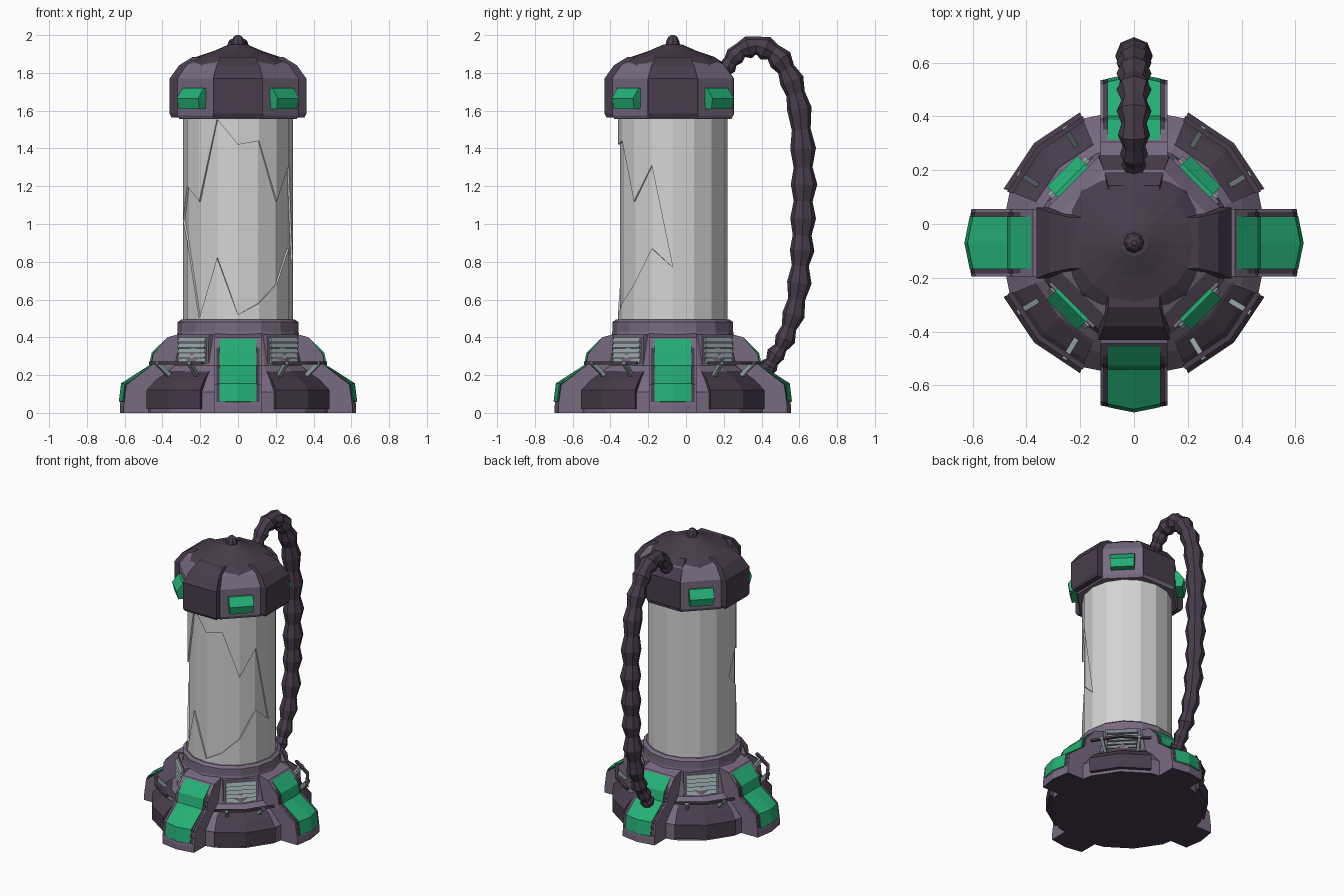
import bpy, bmesh
from math import cos, sin, radians, pi
from mathutils import Vector

if "Cube" in bpy.data.objects:
    bpy.data.objects.remove(bpy.data.objects["Cube"])

CY = -0.07  # the column axis sits slightly forward of the origin


def mat(name, rgb):
    m = bpy.data.materials.new(name)
    m.diffuse_color = (*rgb, 1)
    m.use_nodes = True
    m.node_tree.nodes["Principled BSDF"].inputs["Base Color"].default_value = m.diffuse_color
    return m


DARK = mat("dark plum metal", (0.066, 0.045, 0.073))
LIGHT = mat("mauve metal", (0.190, 0.143, 0.218))
GREEN = mat("green light", (0.018, 0.430, 0.175))
GREY = mat("steel grey", (0.28, 0.35, 0.36))
GLASS = mat("pale glass", (0.66, 0.66, 0.66))


def polar(a, r, t, z):
    """Point at radius r along direction a (degrees), t sideways, height z."""
    a = radians(a)
    return Vector((r * cos(a) - t * sin(a), CY + r * sin(a) + t * cos(a), z))


def finish(name, bm, m, under=None):
    bmesh.ops.remove_doubles(bm, verts=bm.verts, dist=1e-5)
    bmesh.ops.recalc_face_normals(bm, faces=bm.faces)
    me = bpy.data.meshes.new(name)
    me.materials.append(m)
    if under:
        me.materials.append(under)
        for f in bm.faces:
            if f.normal.z < -0.9 and f.calc_center_median().z < 0.01:
                f.material_index = 1
    bm.to_mesh(me)
    bm.free()
    ob = bpy.data.objects.new(name, me)
    bpy.context.collection.objects.link(ob)
    return ob


def loft(name, rings, m, under=None):
    """Skin closed rings of equal length and cap both ends."""
    bm = bmesh.new()
    vs = [[bm.verts.new(p) for p in ring] for ring in rings]
    n = len(vs[0])
    for a, b in zip(vs, vs[1:]):
        for i in range(n):
            bm.faces.new((a[i], a[(i + 1) % n], b[(i + 1) % n], b[i]))
    bm.faces.new(vs[0])
    bm.faces.new(vs[-1])
    return finish(name, bm, m, under)


def lathe(name, profile, n, m, rot=0.0, under=None):
    return loft(name, [[polar(rot + 360 * i / n, r, 0, z) for i in range(n)]
                       for r, z in profile], m, under)


def block(name, a, levels, m):
    """Stack of rectangles (inner r, outer r, half width, z) facing direction a."""
    return loft(name, [[polar(a, r0, -w, z), polar(a, r1, -w, z),
                        polar(a, r1, w, z), polar(a, r0, w, z)]
                       for r0, r1, w, z in levels], m)


def hose(name, pts, m, n=8):
    """Ribbed tube in the x = 0 plane through (y, z, radius) points."""
    rings = []
    for i, (y, z, r) in enumerate(pts):
        a, b = pts[max(i - 1, 0)], pts[min(i + 1, len(pts) - 1)]
        d = Vector((0, b[0] - a[0], b[1] - a[1])).normalized()
        side = Vector((0, -d.z, d.y))
        rings.append([Vector((r * cos(2 * pi * k / n), y, z)) + side * (r * sin(2 * pi * k / n))
                      for k in range(n)])
    return loft(name, rings, m)


# --- base body, collar
lathe("base_body", [(.50, 0), (.50, .11), (.43, .19), (.36, .25), (.325, .41), (.32, .43),
                    (.32, .48), (.30, .495)], 16, LIGHT, under=DARK)

# --- four legs with dark rim and green inlay, end slightly pointed
LEG = [(.30, .42), (.375, .40), (.45, .31), (.46, .25), (.59, .15), (.605, .04), (.605, 0)]
INLAY = [(.372, .385), (.446, .312), (.46, .245), (.588, .15), (.60, .055)]


def bulge(r, t):
    return r + (0.02 if t == 0 and r > .55 else 0)


for i, a in enumerate((-90, 0, 90, 180)):
    poly = LEG + [(.2, 0), (.2, .42)]
    loft(f"leg_{i}", [[polar(a, bulge(r, t), t, z) for r, z in poly]
                      for t in (-.125, 0, .125)], LIGHT, DARK)
    for part, w, o, m in (("rim", .115, .005, DARK), ("light", .098, .011, GREEN)):
        poly = [(r + o, z + o * .6) for r, z in INLAY] + [(r - .03, z - .02) for r, z in INLAY[::-1]]
        loft(f"leg_{part}_{i}", [[polar(a, bulge(r, t), t, z) for r, z in poly]
                                 for t in (-w, 0, w)], m)

# --- diagonal armour plates, handles and vents between the legs
for i, a in enumerate((-135, -45, 45, 135)):
    poly = [(.42, .02), (.525, .02), (.525, .12), (.47, .175), (.40, .22), (.35, .22), (.35, .1)]
    loft(f"armour_plate_{i}", [[polar(a + d, r, 0, z) for r, z in poly]
                               for d in (-22.5, 0, 22.5)], DARK)
    bar = [(.488, .257), (.508, .257), (.508, .272), (.488, .272)]
    loft(f"handle_bar_{i}", [[polar(a + d, r, 0, z) for r, z in bar]
                             for d in (-23, 0, 23)], DARK)
    for s in (-1, 1):
        post = [(.40, .19), (.42, .18), (.505, .255), (.505, .272), (.485, .27)]
        loft(f"handle_post_{i}_{s}", [[polar(a + s * 14, r, t, z) for r, z in post]
                                      for t in (-.01, .01)], GREY)
    block(f"vent_back_{i}", a, [(.25, .338, .115, .24), (.25, .333, .115, .415)], LIGHT)
    for k in range(5):
        z = .262 + k * .028
        block(f"vent_slat_{i}_{k}", a, [(.28, .356, .1, z), (.28, .342, .1, z + .024)], GREY)

# --- inner glass column and broken outer shell
lathe("inner_glass", [(.28, .48), (.28, 1.57)], 16, GLASS)
HOLE = {-4: (1.02, 1.02), -3: (.91, 1.20), -2: (.50, 1.12), -1: (.82, 1.555), 0: (.52, 1.42),
        1: (.58, 1.44), 2: (.68, 1.12), 3: (.87, 1.31), 4: (.77, .77)}
bm = bmesh.new()
cols = []
for k in range(-8, 8):
    lo, hi = HOLE.get(k, (.9, .9))
    cols.append([bm.verts.new(polar(-90 + 22.5 * k, .291, 0, z)) for z in (.48, lo, hi, 1.57)])
for i in range(16):
    p, q = cols[i], cols[(i + 1) % 16]
    bm.faces.new((p[0], q[0], q[1], p[1]))
    bm.faces.new((p[2], q[2], q[3], p[3]))
shell = finish("broken_glass_shell", bm, GLASS)
mod = shell.modifiers.new("thickness", 'SOLIDIFY')
mod.thickness = .01

# --- cap: octagonal ring, dark dome and knob
k8 = 1 / cos(pi / 8)
lathe("cap_ring", [(.31 * k8, 1.555), (.32 * k8, 1.575), (.32 * k8, 1.77), (.27 * k8, 1.845),
                   (.24 * k8, 1.86)], 8, LIGHT, 22.5)
lathe("cap_dome", [(.275, 1.84), (.265, 1.855), (.22, 1.885), (.13, 1.915), (.05, 1.95)], 16, DARK)
lathe("cap_knob", [(.04, 1.94), (.034, 1.97), (.024, 1.99), (.01, 2.0)], 8, DARK)
for i, a in enumerate((-90, 0, 180, 90)):
    e = .005 if a == 90 else .042     # the back panel is flush behind the hose
    block(f"cap_plate_{i}", a, [(.25, .31 + e, .125, 1.565), (.25, .32 + e, .132, 1.585),
                                (.25, .32 + e, .132, 1.77), (.22, .27 + e, .112, 1.84),
                                (.18, .21 + e * .7, .095, 1.885)], DARK)
for i, a in enumerate((-135, -45, 45, 135)):
    block(f"cap_light_{i}", a, [(.28, .365, .076, 1.61), (.28, .378, .08, 1.665),
                                (.28, .335, .08, 1.72)], GREEN)

# --- ribbed hose from the back leg to the cap
hose("hose_socket", [(.375, .16, .06), (.415, .215, .055), (.43, .235, .04)], LIGHT)
hose("hose", [(.41, .20, .035), (.44, .25, .048), (.455, .27, .035), (.475, .31, .05),
              (.50, .345, .035), (.525, .39, .055), (.545, .45, .04), (.57, .52, .06),
              (.585, .60, .045), (.60, .69, .065), (.605, .78, .045), (.615, .86, .065),
              (.615, .94, .05), (.62, 1.03, .068), (.62, 1.12, .05), (.625, 1.21, .07),
              (.62, 1.30, .05), (.62, 1.40, .068), (.61, 1.50, .05), (.60, 1.61, .065),
              (.58, 1.69, .05), (.56, 1.76, .065), (.53, 1.82, .047), (.50, 1.87, .065),
              (.46, 1.91, .047), (.42, 1.93, .065), (.375, 1.945, .047), (.33, 1.935, .06),
              (.29, 1.92, .042), (.26, 1.89, .052), (.235, 1.86, .038), (.22, 1.83, .046),
              (.205, 1.81, .035), (.195, 1.785, .042), (.17, 1.74, .035)], DARK)
